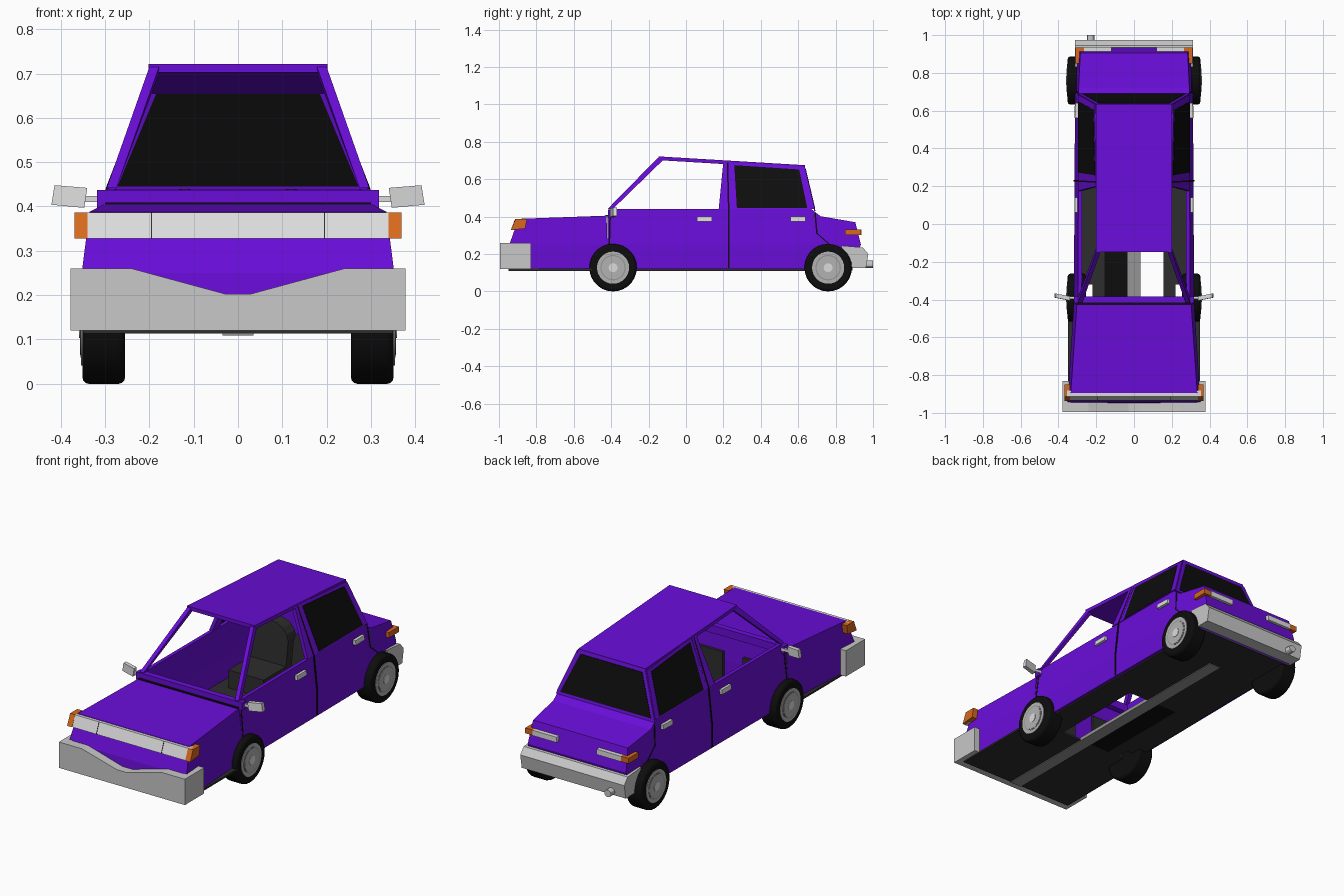
import bpy, bmesh, math
from mathutils import Vector

cube = bpy.data.objects.get("Cube")
if cube:
    bpy.data.objects.remove(cube, do_unlink=True)


def material(name, r, g, b):
    m = bpy.data.materials.new(name)
    m.use_nodes = True
    m.diffuse_color = (r, g, b, 1)
    m.node_tree.nodes["Principled BSDF"].inputs["Base Color"].default_value = (r, g, b, 1)
    return m


purple = material("purple paint", .14, .004, .68)
white = material("pale trim", .72, .72, .72)
silver = material("silver bumper", .58, .58, .58)
hub_grey = material("hub grey", .45, .45, .45)
amber = material("amber lens", .68, .14, .013)
black = material("black", .004, .004, .004)
dark = material("dark grey", .026, .026, .026)
strip_grey = material("tunnel grey", .3, .3, .3)


def finish(name, bm, mat):
    bmesh.ops.recalc_face_normals(bm, faces=bm.faces)
    me = bpy.data.meshes.new(name)
    bm.to_mesh(me)
    bm.free()
    me.materials.append(mat)
    ob = bpy.data.objects.new(name, me)
    bpy.context.collection.objects.link(ob)
    return ob


def slab(name, pts, offset, mat, mirror=False):
    """Polygon thickened along an offset, optionally on both sides."""
    bm = bmesh.new()
    for s in ((1, -1) if mirror else (1,)):
        rings = [[bm.verts.new((s * (p[0] + k * offset[0]), p[1] + k * offset[1], p[2] + k * offset[2]))
                  for p in pts] for k in (0, 1)]
        a, b = rings
        bm.faces.new(a)
        bm.faces.new(b)
        for i in range(len(a)):
            j = (i + 1) % len(a)
            bm.faces.new((a[i], a[j], b[j], b[i]))
    return finish(name, bm, mat)


def box(name, x, y, z, mat, mirror=False):
    pts = [(x[0], y[0], z[0]), (x[1], y[0], z[0]), (x[1], y[1], z[0]), (x[0], y[1], z[0])]
    return slab(name, pts, (0, 0, z[1] - z[0]), mat, mirror)


def lerp(t, a, b):
    return a + (b - a) * max(0, min(1, t))


def side(y, z):
    """Half width of the car at a given length and height."""
    if z > .441:
        return lerp((z - .44) / .25, .297, .2)
    if y < -.4:
        w = lerp((y + .95) / .55, .353, .317)
    else:
        w = lerp((y - .6) / .33, .317, .295)
    return w - .02 * lerp((z - .25) / .19, 0, 1)


def on_side(name, yz, mat, out=.0, thick=.02):
    pts = [(side(y, z) + out, y, z) for y, z in yz]
    return slab(name, pts, (-thick, 0, 0), mat, True)


def loft(name, stations, mat):
    """Body block from (y bottom, y middle, y top, z top) sections."""
    bm = bmesh.new()
    rings = []
    for yb, ym, yt, zt in stations:
        half = [(side(yb, .12), yb, .12), (side(ym, .25), ym, .25), (side(yt, zt), yt, zt)]
        full = half + [(-x, y, z) for x, y, z in reversed(half)]
        rings.append([bm.verts.new(p) for p in full])
    for a, b in zip(rings, rings[1:]):
        for i in range(6):
            j = (i + 1) % 6
            bm.faces.new((a[i], a[j], b[j], b[i]))
    for r in (rings[0], rings[-1]):
        bm.faces.new((r[0], r[1], r[4], r[5]))
        bm.faces.new((r[1], r[2], r[3], r[4]))
    return finish(name, bm, mat)


# Lower body
loft("hood", [(-.955, -.945, -.895, .388), (-.42, -.42, -.425, .405)], purple)
loft("trunk", [(.67, .67, .67, .44), (.72, .72, .72, .402), (.89, .935, .905, .37)], purple)
on_side("lower_door_side", [(-.42, .12), (.67, .12), (.67, .25), (-.42, .25)], purple)
on_side("upper_door_side", [(-.42, .25), (.67, .25), (.67, .44), (-.40, .44), (-.42, .405)], purple)
box("cowl", (-.318, .318), (-.418, -.385), (.395, .437), purple)
box("cowl_gap", (-.3, .3), (-.43, -.417), (.4, .409), black)

# Cabin frame and roof
on_side("windshield_pillar", [(-.418, .442), (-.39, .442), (-.125, .7), (-.15, .715)], purple, 0, .022)
on_side("middle_pillar", [(.175, .442), (.24, .442), (.24, .695), (.2, .695)], purple)
on_side("rear_side_frame", [(.24, .442), (.685, .442), (.635, .665), (.24, .69)], purple, 0, .006)
on_side("rear_side_window", [(.272, .447), (.648, .447), (.605, .652), (.258, .675)], black, .002, .0095)
slab("roof", [(-.202, -.148, .722), (.202, -.148, .722), (.202, .635, .675), (-.202, .635, .675)],
     (0, 0, -.02), purple)


def rear_plane(x, t, out):
    return (x, lerp(t, .692, .635) + out, lerp(t, .43, .67) + out * .25)


slab("rear_window_frame", [rear_plane(x, t, 0) for x, t in
                           ((-.297, 0), (.297, 0), (.2, 1), (-.2, 1))], (0, -.006, 0), purple)
slab("rear_window", [rear_plane(x, t, .002) for x, t in
                     ((-.272, .06), (.272, .06), (.185, .93), (-.185, .93))], (0, -.0095, 0), black)

# Panel seams
for name, path in (("front_door_seam", [(-.405, .43), (-.41, .25), (-.38, .2)]),
                   ("middle_door_seam", [(.222, .69), (.228, .442), (.228, .25), (.228, .125)]),
                   ("rear_door_seam", [(.69, .42), (.70, .31), (.77, .25)])):
    for (y0, z0), (y1, z1) in zip(path, path[1:]):
        on_side(name, [(y0 - .004, z0), (y0 + .004, z0), (y1 + .004, z1), (y1 - .004, z1)], black, .002, .006)

# Floor, with an open well on the left and a black well on the right
floor_z = (.113, .123)
box("front_floor", (-.35, .35), (-.95, -.39), floor_z, dark)
box("rear_floor", (-.3, .3), (.15, .89), floor_z, dark)
box("inner_side_floor", (.155, .22), (-.39, .15), floor_z, dark, True)
box("outer_side_floor", (.22, .305), (-.32, .15), floor_z, dark, True)
box("right_floor_well", (-.155, -.03), (-.39, .15), floor_z, black)
box("center_tunnel", (-.035, .035), (-.95, .65), (.109, .128), strip_grey)
box("firewall_panel", (.06, .27), (-.415, -.4), (.13, .3), dark, True)

# Rear seats with arched backs
for x in (-.12, .12):
    arch = [(x - .105, .43, .2), (x + .105, .43, .2)]
    arch += [(x + .105 * math.cos(a), .45, .35 + .09 * math.sin(a))
             for a in (math.pi * i / 8 for i in range(9))]
    slab("seat_back", arch, (0, .07, 0), dark)
    box("seat_cushion", (x - .105, x + .105), (.24, .45), (.12, .22), dark)

# Front bumper with a V notch, and its wrapped ends
v_shape = [(-.378, .12), (.378, .12), (.378, .26), (.24, .26), (.03, .203), (-.03, .203), (-.24, .26), (-.378, .26)]
slab("front_bumper", [(x, -.995 + .0 * x, z) for x, z in v_shape], (0, .05, 0), silver)
box("front_bumper_end", (.335, .378), (-.95, -.83), (.12, .26), silver, True)

# Front lights
slab("headlight_bar", [(x, -.935, .328) for x in (-.355, .355)] + [(x, -.912, .386) for x in (.355, -.355)],
     (0, .03, 0), white)
for x in (-.195, .195):
    slab("headlight_seam", [(x - .0015, -.937, .328), (x + .0015, -.937, .328),
                            (x + .0015, -.914, .386), (x - .0015, -.914, .386)], (0, .005, 0), dark)
slab("front_turn_signal", [(.369, -.937, .328), (.369, -.86, .336), (.369, -.85, .386), (.369, -.912, .386)],
     (-.03, 0, 0), amber, True)

# Rear bumper, lights and exhaust
bumper_side = [(.83, .245), (.945, .235), (.975, .2), (.962, .125), (.86, .125)]
slab("rear_bumper", [(-.3, y, z) for y, z in bumper_side[1:4]] +
     [(-.3, .885, .125), (-.3, .885, .24)], (.6, 0, 0), silver)
slab("rear_bumper_end", [(.312, y, z) for y, z in bumper_side], (-.025, 0, 0), silver, True)
box("tail_light", (.12, .265), (.9, .937), (.303, .332), white, True)
box("rear_turn_signal", (.265, .31), (.85, .935), (.303, .332), amber, True)


def cylinder(name, center, radius, depth, mat, axis="X", sides=28, bevel=0):
    bm = bmesh.new()
    bmesh.ops.create_cone(bm, cap_ends=True, segments=sides, radius1=radius, radius2=radius, depth=depth)
    ob = finish(name, bm, mat)
    ob.location = center
    ob.rotation_euler = (0, math.pi / 2, 0) if axis == "X" else (math.pi / 2, 0, 0)
    if bevel:
        mod = ob.modifiers.new("soft_edge", "BEVEL")
        mod.width = bevel
        mod.segments = 3
    bpy.ops.object.select_all(action="DESELECT")
    ob.select_set(True)
    bpy.context.view_layer.objects.active = ob
    bpy.ops.object.shade_smooth_by_angle()
    return ob


cylinder("exhaust_pipe", (-.23, .94, .145), .02, .12, silver, "Y", 12)

# Wheels: tyre, rim, ring, dish and cap
for s in (-1, 1):
    for y in (-.39, .76):
        cylinder("tyre", (s * .303, y, .127), .127, .096, black, bevel=.014)
        cylinder("rim", (s * .348, y, .127), .086, .012, hub_grey)
        cylinder("rim_groove", (s * .3515, y, .127), .068, .008, strip_grey)
        cylinder("rim_dish", (s * .352, y, .127), .062, .01, hub_grey)
        cylinder("hub_cap", (s * .353, y, .127), .024, .012, white, sides=16)

# Door handles and mirrors
for y in (.1, .6):
    on_side("door_handle", [(y - .04, .375), (y + .04, .375), (y + .04, .4), (y - .04, .4)], white, .012, .02)
box("mirror_arm", (.295, .35), (-.398, -.385), (.41, .424), white, True)
slab("mirror", [(.347, -.405, .397), (.421, -.39, .404), (.414, -.39, .448), (.34, -.405, .442)],
     (0, .022, 0), white, True)
